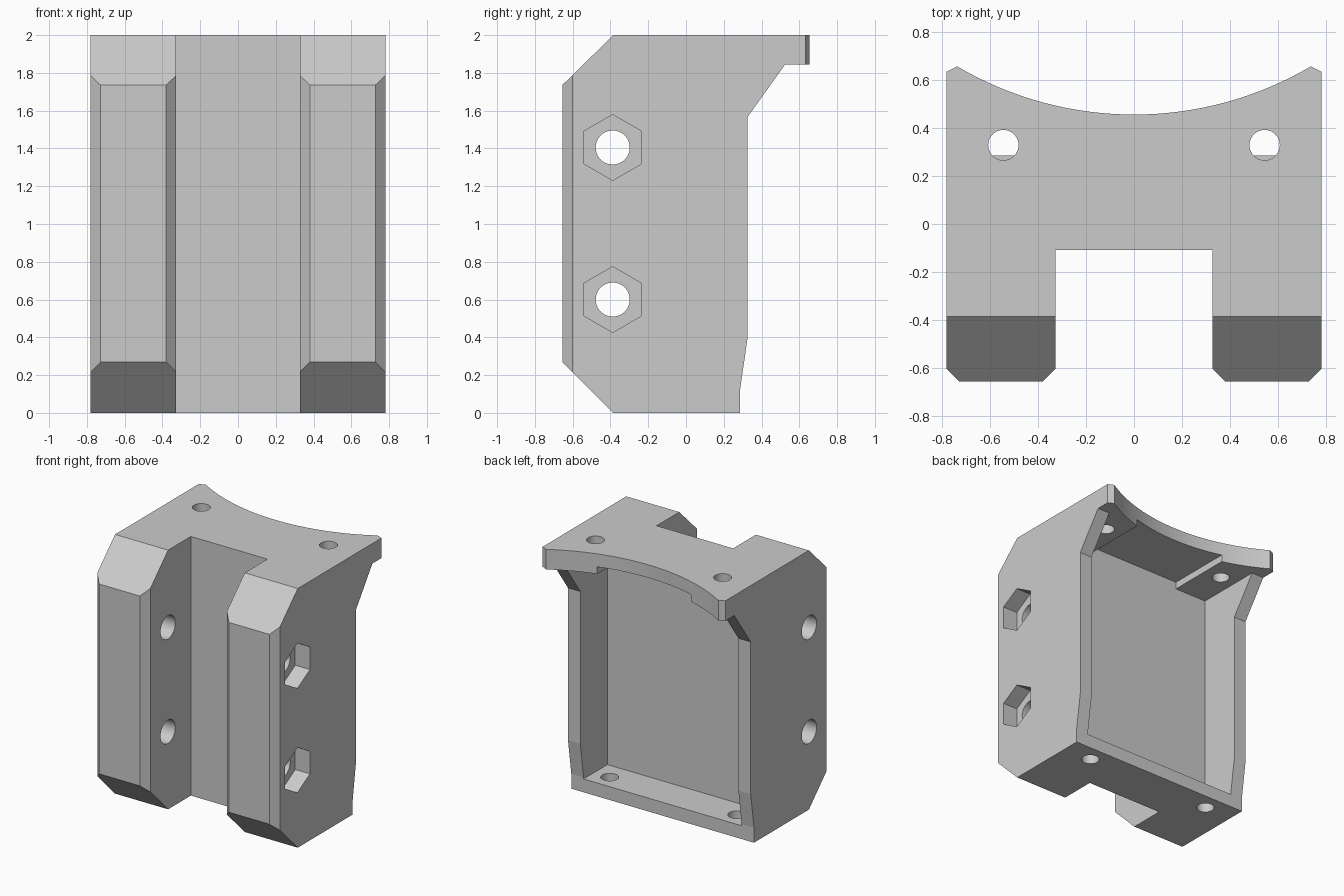
import bpy, bmesh, math
from math import radians, sin, cos
from mathutils import Vector

if "Cube" in bpy.data.objects:
    bpy.data.objects.remove(bpy.data.objects["Cube"], do_unlink=True)

HALF_W, SLOT, CHAMFER, FLANGE_Z = 0.78, 0.327, 0.053, 1.845
WALL_X, PAD_X, CAVITY_Y = 0.675, 0.4, -0.005

grey = bpy.data.materials.new("plain grey")
grey.use_nodes = True
colour = (0.6, 0.6, 0.6, 1)
grey.diffuse_color = colour
grey.node_tree.nodes["Principled BSDF"].inputs["Base Color"].default_value = colour


def prism(name, points, axis, low, high):
    """Extrude a 2D outline along an axis; outline axes are the other two in order."""
    def place(p, d):
        co = list(p)
        co.insert("xyz".index(axis), d)
        return Vector(co)
    bm = bmesh.new()
    face = bm.faces.new([bm.verts.new(place(p, low)) for p in points])
    geom = bmesh.ops.extrude_face_region(bm, geom=[face])["geom"]
    shift = place((0, 0), high - low)
    bmesh.ops.translate(bm, vec=shift, verts=[v for v in geom if isinstance(v, bmesh.types.BMVert)])
    bmesh.ops.recalc_face_normals(bm, faces=bm.faces)
    mesh = bpy.data.meshes.new(name)
    bm.to_mesh(mesh)
    bm.free()
    ob = bpy.data.objects.new(name, mesh)
    bpy.context.collection.objects.link(ob)
    mesh.materials.append(grey)
    return ob


def circle(centre, radius, sides=64):
    return [(centre[0] + radius * sin(2 * math.pi * i / sides),
             centre[1] + radius * cos(2 * math.pi * i / sides)) for i in range(sides)]


def combine(target, tool, operation):
    mod = target.modifiers.new(operation, "BOOLEAN")
    mod.operation, mod.solver, mod.object = operation, "EXACT", tool
    bpy.context.view_layer.objects.active = target
    bpy.ops.object.modifier_apply(modifier=mod.name)
    bpy.data.objects.remove(tool, do_unlink=True)


# Side outline: sloped leg ends, back wall edge and overhanging flange
side = [(-0.385, 0), (0.285, 0), (0.285, 0.115), (0.325, 0.39), (0.325, 1.565),
        (0.525, FLANGE_Z), (0.8, FLANGE_Z), (0.8, 2), (-0.385, 2),
        (-0.655, 1.735), (-0.655, 0.27)]
body = prism("mount_body", side, "x", -1, 1)

# Plan outline: two chamfered legs, front slot and concave back edge
half = [(SLOT, -0.108), (SLOT, -0.655 + CHAMFER), (SLOT + CHAMFER, -0.655),
        (HALF_W - CHAMFER, -0.655), (HALF_W, -0.655 + CHAMFER), (HALF_W, 0.633)]
radius, centre_y = 1.45, 1.905
reach = math.asin(0.735 / radius)
steps = 32
arc = [(radius * sin(a), centre_y - radius * cos(a))
       for a in (reach * (1 - 2 * i / steps) for i in range(steps + 1))]
plan = half + arc + [(-x, y) for x, y in reversed(half)]
combine(body, prism("plan", plan, "z", -0.2, 2.2), "INTERSECT")

# Back cavity with a raised ceiling between two screw pads
right = [(WALL_X, 0.103), (WALL_X, FLANGE_Z), (PAD_X, FLANGE_Z), (PAD_X, 1.9)]
cavity = right + [(-x, z) for x, z in reversed(right)]
combine(body, prism("cavity", cavity, "y", CAVITY_Y, 1), "DIFFERENCE")

# Vertical screw holes through the flange and the floor
for x in (-0.543, 0.543):
    combine(body, prism("flange_hole", circle((x, 0.328), 0.063), "z", 1.7, 2.2), "DIFFERENCE")
    combine(body, prism("floor_hole", circle((x, 0.155), 0.063), "z", -0.1, 0.3), "DIFFERENCE")

# Cross bolt holes through both legs, with hexagonal nut pockets on one side
for z in (0.6, 1.405):
    combine(body, prism("bolt_hole", circle((-0.388, z), 0.09), "x", -1, 1), "DIFFERENCE")
    combine(body, prism("nut_pocket", circle((-0.388, z), 0.174, 6), "x", 0.655, 1), "DIFFERENCE")

bpy.ops.object.select_all(action="DESELECT")
body.select_set(True)
bpy.context.view_layer.objects.active = body
bpy.ops.object.shade_smooth_by_angle(angle=radians(7))
